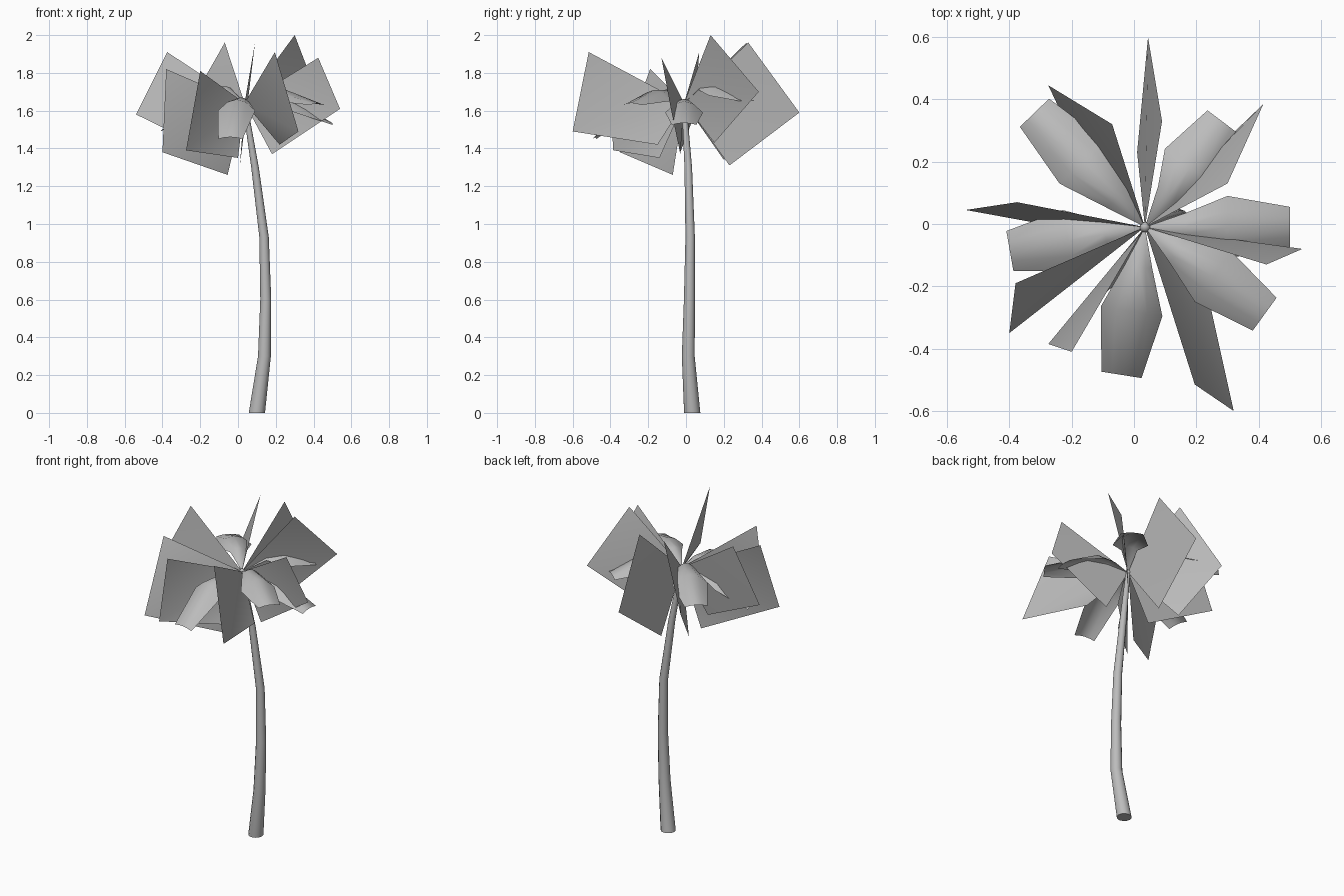
import bpy
import bmesh
from math import radians, cos, sin, pi
from mathutils import Vector

cube = bpy.data.objects.get("Cube")
if cube:
    bpy.data.objects.remove(cube, do_unlink=True)

grey = bpy.data.materials.new("plain grey")
grey.use_nodes = True
colour = (0.5, 0.5, 0.5, 1)
grey.diffuse_color = colour
grey.node_tree.nodes["Principled BSDF"].inputs["Base Color"].default_value = colour

CROWN = Vector((0.035, -0.01, 1.64))


def finish(name, bm, sharp_angle=50):
    """Turn a bmesh into a named, smooth-shaded grey object."""
    mesh = bpy.data.meshes.new(name)
    bm.to_mesh(mesh)
    bm.free()
    mesh.materials.append(grey)
    obj = bpy.data.objects.new(name, mesh)
    bpy.context.collection.objects.link(obj)
    bpy.ops.object.select_all(action="DESELECT")
    obj.select_set(True)
    bpy.context.view_layer.objects.active = obj
    bpy.ops.object.shade_smooth_by_angle(angle=radians(sharp_angle))
    return obj


def make_trunk(path, sides=12):
    """Loft rings along the bent trunk."""
    bm = bmesh.new()
    rings = []
    for x, y, z, r in path:
        ring = []
        for i in range(sides):
            a = 2 * pi * i / sides
            ring.append(bm.verts.new((x + r * cos(a), y + r * sin(a), z)))
        rings.append(ring)
    for low, high in zip(rings, rings[1:]):
        for i in range(sides):
            j = (i + 1) % sides
            bm.faces.new((low[i], low[j], high[j], high[i]))
    bm.faces.new(list(reversed(rings[0])))
    bm.faces.new(rings[-1])
    finish("trunk", bm)


def make_upright_frond(name, upper, tip, lower):
    """Flat four-cornered frond standing on edge, one corner at the crown."""
    bm = bmesh.new()
    root, up, end, low = [bm.verts.new(p) for p in (CROWN, upper, tip, lower)]
    bm.faces.new((root, low, end))
    bm.faces.new((root, end, up))
    finish(name, bm)


def make_arched_frond(name, azimuth, length, ridge_z, tip_z):
    """Spreading frond, arched across its width and drooping to a blunt tip."""
    a = radians(azimuth)
    along = Vector((cos(a), sin(a), 0))
    across = Vector((-sin(a), cos(a), 0))
    up = Vector((0, 0, 1))
    rise = ridge_z - CROWN.z
    # distance, half width, ridge height, drop of the edges
    rows = [(0.13, 0.045, rise * 0.8 + 0.015, 0.025),
            (length * 0.57, 0.1, rise, 0.06),
            (length, 0.065, tip_z - CROWN.z, 0.01)]
    bm = bmesh.new()
    root = bm.verts.new(CROWN)
    strips = []
    for dist, half, height, drop in rows:
        strip = []
        for s in (-1, -0.5, 0, 0.5, 1):
            p = CROWN + along * dist + across * half * s + up * (height - drop * s * s)
            strip.append(bm.verts.new(p))
        strips.append(strip)
    for i in range(4):
        bm.faces.new((root, strips[0][i], strips[0][i + 1]))
        for near, far in zip(strips, strips[1:]):
            bm.faces.new((near[i], far[i], far[i + 1], near[i + 1]))
    finish(name, bm, 80)


# Trunk: x, y, z, radius
make_trunk([(0.10, 0.033, 0, 0.043),
            (0.14, 0.012, 0.3, 0.034),
            (0.147, 0.018, 0.6, 0.029),
            (0.138, 0.022, 0.93, 0.025),
            (0.09, 0.012, 1.3, 0.02),
            (0.037, -0.01, 1.63, 0.013)])

# Small bud closing the crown
bm = bmesh.new()
bmesh.ops.create_uvsphere(bm, u_segments=12, v_segments=8, radius=0.017)
bmesh.ops.translate(bm, verts=bm.verts, vec=CROWN)
finish("crown_bud", bm)

# Upright fronds: upper corner, tip, lower corner
upright = {
    "back": ((0.09, 0.33, 1.96), (0.045, 0.6, 1.59), (0.01, 0.23, 1.31)),
    "back_right": ((-0.07, 0.32, 1.96), (-0.275, 0.445, 1.6), (-0.16, 0.2, 1.34)),
    "right": ((-0.375, 0.07, 1.91), (-0.54, 0.045, 1.58), (-0.13, -0.03, 1.38)),
    "right_front": ((-0.38, -0.19, 1.82), (-0.4, -0.35, 1.38), (-0.055, -0.07, 1.26)),
    "front_right": ((-0.2, -0.41, 1.81), (-0.275, -0.385, 1.39), (0, -0.14, 1.35)),
    "front_left": ((0.195, -0.515, 1.91), (0.32, -0.6, 1.49), (0.22, -0.15, 1.42)),
    "left": ((0.425, -0.13, 1.88), (0.54, -0.08, 1.61), (0.18, -0.03, 1.37)),
    "back_left": ((0.3, 0.13, 2.0), (0.415, 0.385, 1.7), (0.17, 0.15, 1.43)),
}
for side, corners in upright.items():
    make_upright_frond("upright_frond_" + side, *corners)

# Arched fronds: azimuth, length, ridge height, tip height
arched = {
    "back_right": (134, 0.51, 1.73, 1.64),
    "back_left": (53, 0.42, 1.74, 1.66),
    "left": (0, 0.465, 1.65, 1.535),
    "front_left": (-36, 0.475, 1.71, 1.64),
    "front": (261, 0.48, 1.66, 1.46),
    "right": (190, 0.44, 1.65, 1.5),
}
for side, values in arched.items():
    make_arched_frond("arched_frond_" + side, *values)
